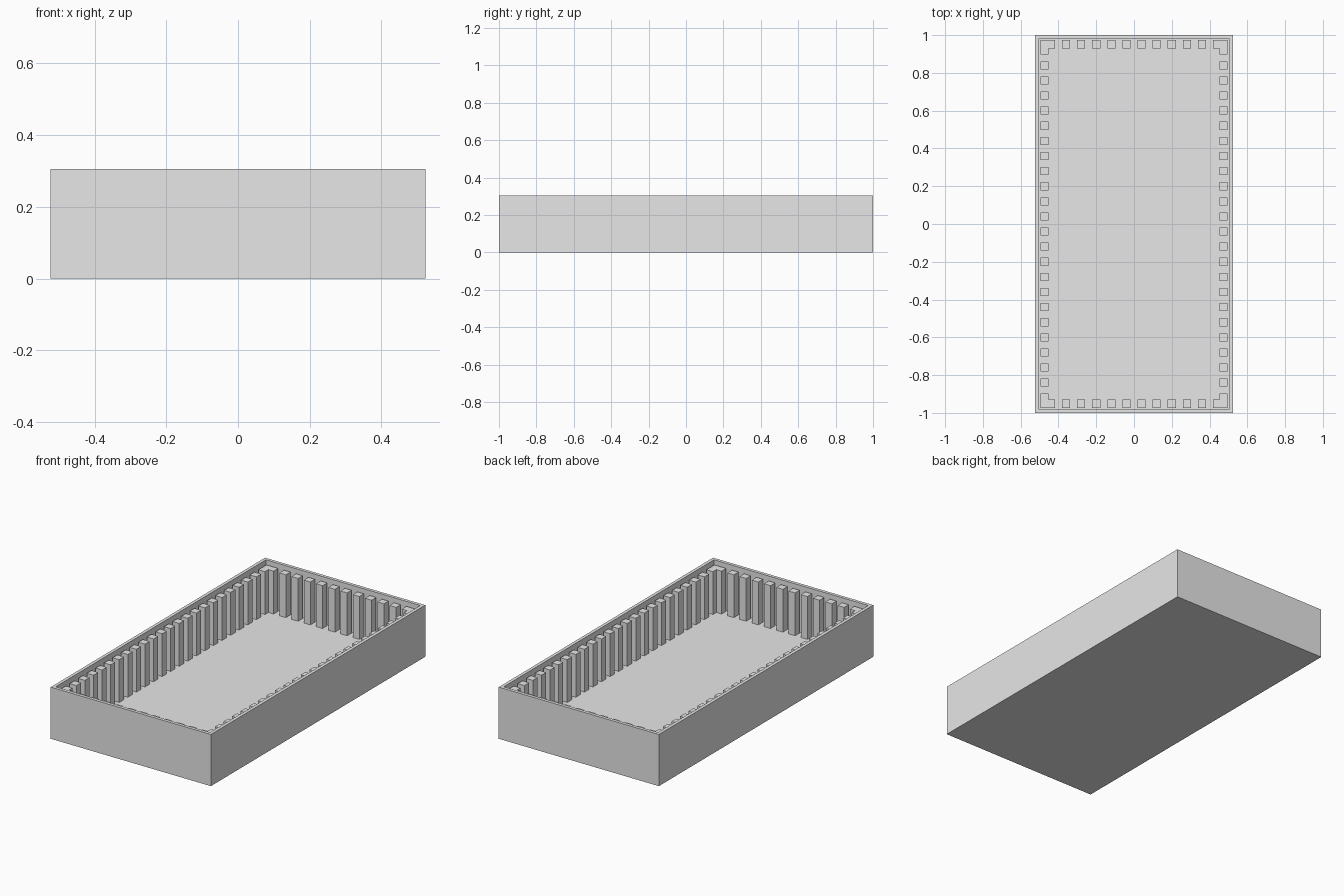
import bpy
import bmesh
from mathutils import Vector

cube = bpy.data.objects.get("Cube")
if cube:
    bpy.data.objects.remove(cube, do_unlink=True)

HALF_X, HALF_Y, HEIGHT = 0.523, 1.0, 0.305
WALL = 0.027                      # wall and floor thickness
RIB = 0.043                       # rib width and depth
PITCH = 0.08                      # rib spacing
RIB_TOP = 0.28
IN_X, IN_Y = HALF_X - WALL, HALF_Y - WALL

grey = bpy.data.materials.new("light grey")
grey.use_nodes = True
grey.diffuse_color = (0.8, 0.8, 0.8, 1)
grey.node_tree.nodes["Principled BSDF"].inputs["Base Color"].default_value = (0.8, 0.8, 0.8, 1)


def finish(bm, name):
    bmesh.ops.recalc_face_normals(bm, faces=bm.faces)
    mesh = bpy.data.meshes.new(name)
    bm.to_mesh(mesh)
    bm.free()
    mesh.materials.append(grey)
    obj = bpy.data.objects.new(name, mesh)
    bpy.context.collection.objects.link(obj)
    return obj


def add_prism(bm, outline, z0, z1):
    base = bm.faces.new([bm.verts.new((x, y, z0)) for x, y in outline])
    top = bmesh.ops.extrude_face_region(bm, geom=[base], use_keep_orig=True)["geom"]
    verts = [v for v in top if isinstance(v, bmesh.types.BMVert)]
    bmesh.ops.translate(bm, verts=verts, vec=Vector((0, 0, z1 - z0)))


def add_rib(bm, cx, cy):
    h = RIB / 2
    add_prism(bm, [(cx - h, cy - h), (cx + h, cy - h), (cx + h, cy + h), (cx - h, cy + h)],
              WALL, RIB_TOP)


# Open tray: a box whose top is inset and sunk to the floor
bm = bmesh.new()
bmesh.ops.create_cube(bm, size=1)
bmesh.ops.scale(bm, verts=bm.verts, vec=(2 * HALF_X, 2 * HALF_Y, HEIGHT))
bmesh.ops.translate(bm, verts=bm.verts, vec=(0, 0, HEIGHT / 2))
top = max(bm.faces, key=lambda f: f.calc_center_median().z)
bmesh.ops.inset_region(bm, faces=[top], thickness=WALL)
sunk = bmesh.ops.extrude_face_region(bm, geom=[top])["geom"]
bmesh.ops.translate(bm, verts=[v for v in sunk if isinstance(v, bmesh.types.BMVert)],
                    vec=(0, 0, WALL - HEIGHT))
if top.is_valid:
    bmesh.ops.delete(bm, geom=[top], context='FACES_ONLY')
finish(bm, "tray")

# Rows of ribs along the long and short walls
side_ribs, end_ribs = bmesh.new(), bmesh.new()
for s in (-1, 1):
    for i in range(22):
        add_rib(side_ribs, s * (IN_X - RIB / 2), (i - 10.5) * PITCH)
    for i in range(10):
        add_rib(end_ribs, (i - 4.5) * PITCH, s * (IN_Y - RIB / 2))
finish(side_ribs, "side_ribs")
finish(end_ribs, "end_ribs")

# L-shaped posts filling the four corners
posts = bmesh.new()
leg_x = 5.5 * PITCH - RIB / 2
leg_y = 11.5 * PITCH - RIB / 2
for sx in (-1, 1):
    for sy in (-1, 1):
        outline = [(IN_X, IN_Y), (leg_x, IN_Y), (leg_x, IN_Y - RIB),
                   (IN_X - RIB, IN_Y - RIB), (IN_X - RIB, leg_y), (IN_X, leg_y)]
        add_prism(posts, [(sx * x, sy * y) for x, y in outline], WALL, RIB_TOP)
finish(posts, "corner_posts")
